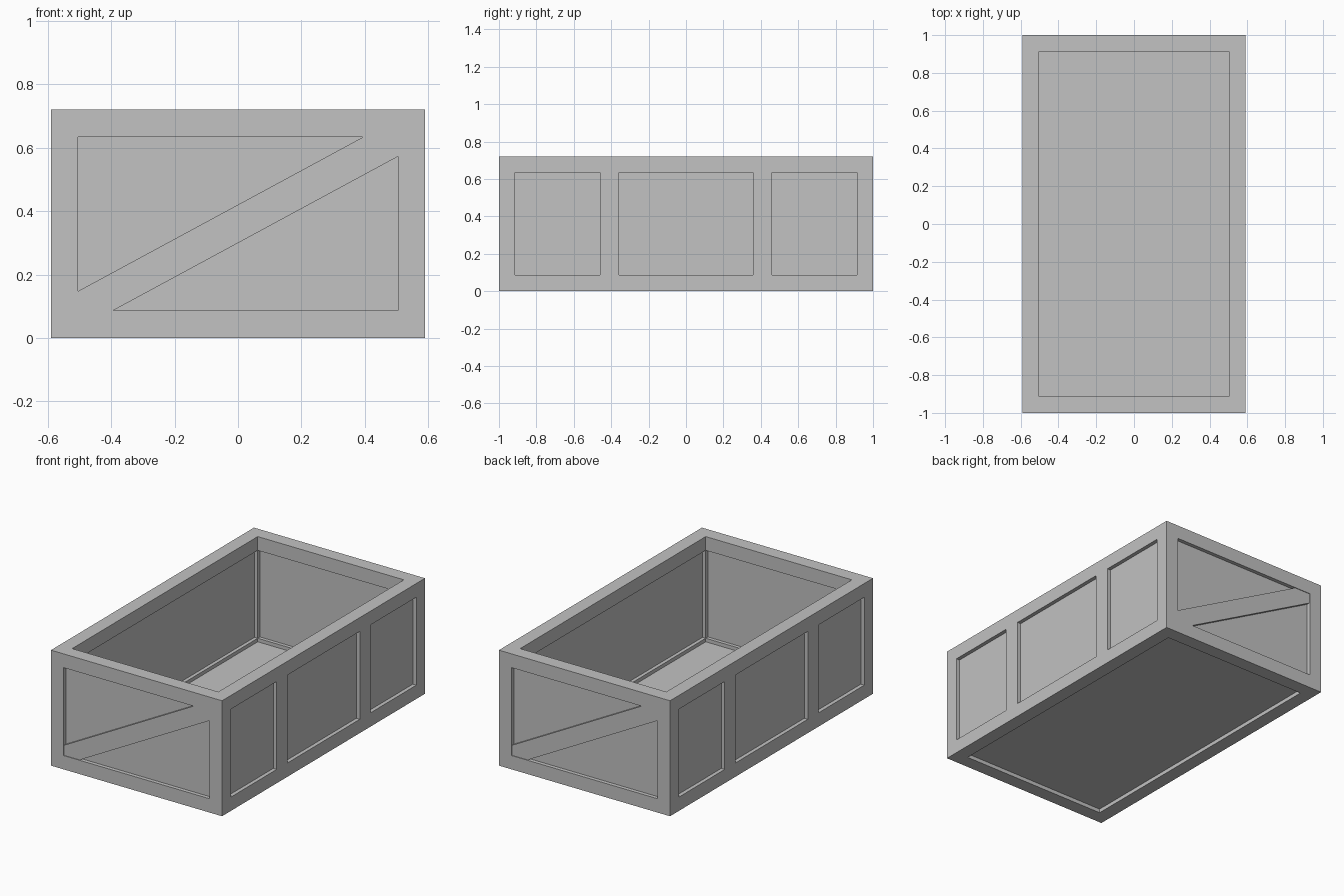
import bpy
import bmesh
from mathutils import Matrix, Vector

if "Cube" in bpy.data.objects:
    bpy.data.objects.remove(bpy.data.objects["Cube"], do_unlink=True)

HX, HY, H = 0.59, 1.0, 0.72      # half width, half length, height
B = 0.086                        # beam thickness
OUT, INN = 0.024, 0.022          # panel setback outside and inside
IX, IY = HX - B, HY - B          # inner half sizes
LO, HI = B, H - B                # opening heights
EMBED = 0.015                    # hidden panel edge inside the beams

grey = bpy.data.materials.new("plain grey")
grey.diffuse_color = (0.54, 0.54, 0.54, 1)
grey.use_nodes = True
grey.node_tree.nodes["Principled BSDF"].inputs["Base Color"].default_value = grey.diffuse_color


def add_object(name, bm):
    bmesh.ops.recalc_face_normals(bm, faces=bm.faces)
    mesh = bpy.data.meshes.new(name)
    bm.to_mesh(mesh)
    bm.free()
    mesh.materials.append(grey)
    obj = bpy.data.objects.new(name, mesh)
    bpy.context.collection.objects.link(obj)
    return obj


def box(name, low, high):
    low, high = Vector(low), Vector(high)
    bm = bmesh.new()
    place = Matrix.Translation((low + high) / 2) @ Matrix.Diagonal((*(high - low), 1))
    bmesh.ops.create_cube(bm, size=1, matrix=place)
    return add_object(name, bm)


def side_box(name, s, axis, depth, along, height):
    """Box on the side s of an axis; depth is measured away from the centre."""
    d = sorted(s * v for v in depth)
    pairs = (d, along, height) if axis == "x" else (along, d, height)
    return box(name, *zip(*pairs))


# Frame: corner posts with rails between them
for sx, side in ((1, "left"), (-1, "right")):
    for sy, end in ((1, "back"), (-1, "front")):
        side_box(f"corner_post_{end}_{side}", sx, "x", (IX, HX),
                 sorted((sy * IY, sy * HY)), (0, H))
for level, z in (("bottom", (0, LO)), ("top", (HI, H))):
    for s, side, end in ((1, "left", "back"), (-1, "right", "front")):
        side_box(f"{level}_rail_{side}", s, "x", (IX, HX), (-IY, IY), z)
        side_box(f"{level}_rail_{end}", s, "y", (IY, HY), (-IX, IX), z)

# Recessed wall panels and floor
panel_z = (LO - EMBED, HI + EMBED)
ex, ey = IX + EMBED, IY + EMBED
for s, side, end in ((1, "left", "back"), (-1, "right", "front")):
    side_box(f"panel_{side}", s, "x", (IX + INN, HX - OUT), (-ey, ey), panel_z)
    side_box(f"panel_{end}", s, "y", (IY + INN, HY - OUT), (-ex, ex), panel_z)
box("floor_panel", (-ex, -ey, OUT), (ex, ey, B - INN))

# Upright battens on the outside of the long walls
for s, side in ((1, "left"), (-1, "right")):
    for t, end in ((1, "back"), (-1, "front")):
        side_box(f"batten_{end}_{side}", s, "x", (HX - OUT, HX),
                 sorted((t * 0.357, t * 0.461)), (LO, HI))


# Diagonal braces on the end walls, trimmed to the opening corners
def brace(name, turn):
    outline = [(-IX, LO), (-0.395, LO), (IX, 0.572), (IX, HI), (0.395, HI), (-IX, 0.148)]
    bm = bmesh.new()
    face = bm.faces.new([bm.verts.new((x, -HY + 0.004, z)) for x, z in outline])
    ext = bmesh.ops.extrude_face_region(bm, geom=[face], use_keep_orig=True)
    moved = [v for v in ext["geom"] if isinstance(v, bmesh.types.BMVert)]
    bmesh.ops.translate(bm, verts=moved, vec=(0, OUT - 0.004, 0))
    if turn:
        bmesh.ops.rotate(bm, verts=bm.verts, matrix=Matrix.Rotation(3.14159265, 3, "Z"))
    add_object(name, bm)


brace("brace_front", False)
brace("brace_back", True)
